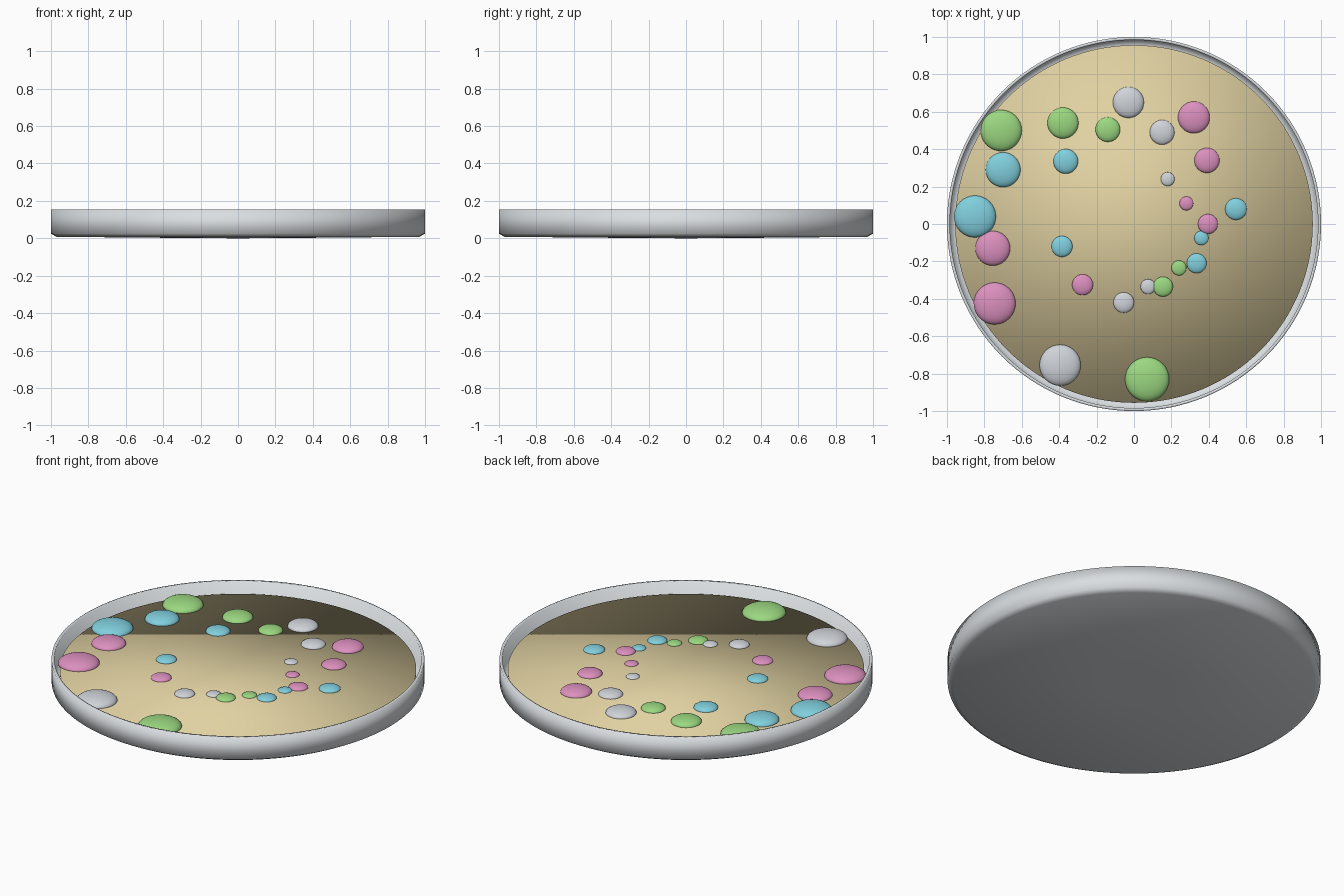
import bpy
import bmesh
from math import tau
from mathutils import Vector

if "Cube" in bpy.data.objects:
    bpy.data.objects.remove(bpy.data.objects["Cube"])


def make_material(name, rgb):
    mat = bpy.data.materials.new(name)
    mat.use_nodes = True
    colour = (*rgb, 1)
    mat.diffuse_color = colour
    mat.node_tree.nodes["Principled BSDF"].inputs["Base Color"].default_value = colour
    return mat


def finish(bm, name, mat):
    """Turn a bmesh into a smooth shaded object with one material."""
    bmesh.ops.recalc_face_normals(bm, faces=bm.faces)
    for face in bm.faces:
        face.smooth = True
    mesh = bpy.data.meshes.new(name)
    bm.to_mesh(mesh)
    bm.free()
    mesh.materials.append(mat)
    obj = bpy.data.objects.new(name, mesh)
    bpy.context.collection.objects.link(obj)
    return obj


def lathe(name, profile, mat, steps=128):
    """Revolve a radius/height profile around the vertical axis."""
    bm = bmesh.new()
    verts = [bm.verts.new((r, 0, z)) for r, z in profile]
    edges = [bm.edges.new(pair) for pair in zip(verts, verts[1:])]
    bmesh.ops.spin(bm, geom=verts + edges, cent=(0, 0, 0), axis=(0, 0, 1),
                   angle=tau, steps=steps, use_merge=True)
    bmesh.ops.remove_doubles(bm, verts=bm.verts, dist=0.0005)
    return finish(bm, name, mat)


glass = make_material("pale grey dish", (0.70, 0.73, 0.75))
jelly = make_material("beige jelly", (0.75, 0.64, 0.36))
colours = {
    "green": make_material("green spot", (0.33, 0.69, 0.22)),
    "blue": make_material("blue spot", (0.22, 0.63, 0.73)),
    "pink": make_material("pink spot", (0.72, 0.28, 0.52)),
    "white": make_material("white spot", (0.63, 0.66, 0.70)),
}

# Shallow dish with a thin wall and a chamfered lower edge
lathe("dish", [(0, 0), (0.2, 0.001), (0.97, 0.008), (1, 0.025), (1, 0.155),
               (0.984, 0.155), (0.984, 0.035), (0.955, 0.022), (0, 0.018)], glass)

# Jelly layer filling the dish, smooth shaded over its rim
SURFACE = 0.093
BASE = 0.02
bm = bmesh.new()
bmesh.ops.create_cone(bm, cap_ends=True, cap_tris=False, segments=128,
                      radius1=0.956, radius2=0.956, depth=SURFACE - BASE)
bmesh.ops.translate(bm, verts=bm.verts, vec=(0, 0, (SURFACE + BASE) / 2))
finish(bm, "jelly_layer", jelly)

# Flattened round spots on the jelly: x, y, radius
spots = {
    "green": [(-.71, .5, .11), (-.38, .54, .083), (-.14, .505, .066),
              (.24, -.235, .04), (.155, -.335, .053), (.07, -.83, .118)],
    "white": [(-.03, .65, .083), (.15, .49, .066), (.18, .24, .037),
              (.075, -.335, .04), (-.055, -.42, .055), (-.395, -.755, .11)],
    "pink": [(.32, .57, .085), (.39, .34, .067), (.28, .11, .037), (.395, 0, .053),
             (-.275, -.325, .056), (-.755, -.13, .093), (-.745, -.425, .112)],
    "blue": [(.545, .08, .058), (.36, -.075, .038), (.335, -.21, .053),
             (-.385, -.12, .056), (-.365, .335, .066), (-.7, .29, .093), (-.85, .04, .112)],
}
FLATNESS = 0.35
for colour, places in spots.items():
    for number, (x, y, radius) in enumerate(places, 1):
        bm = bmesh.new()
        bmesh.ops.create_uvsphere(bm, u_segments=32, v_segments=16, radius=radius)
        bmesh.ops.scale(bm, verts=bm.verts, vec=(1, 1, FLATNESS))
        bmesh.ops.translate(bm, verts=bm.verts, vec=Vector((x, y, SURFACE)))
        finish(bm, f"{colour}_spot_{number}", colours[colour])
